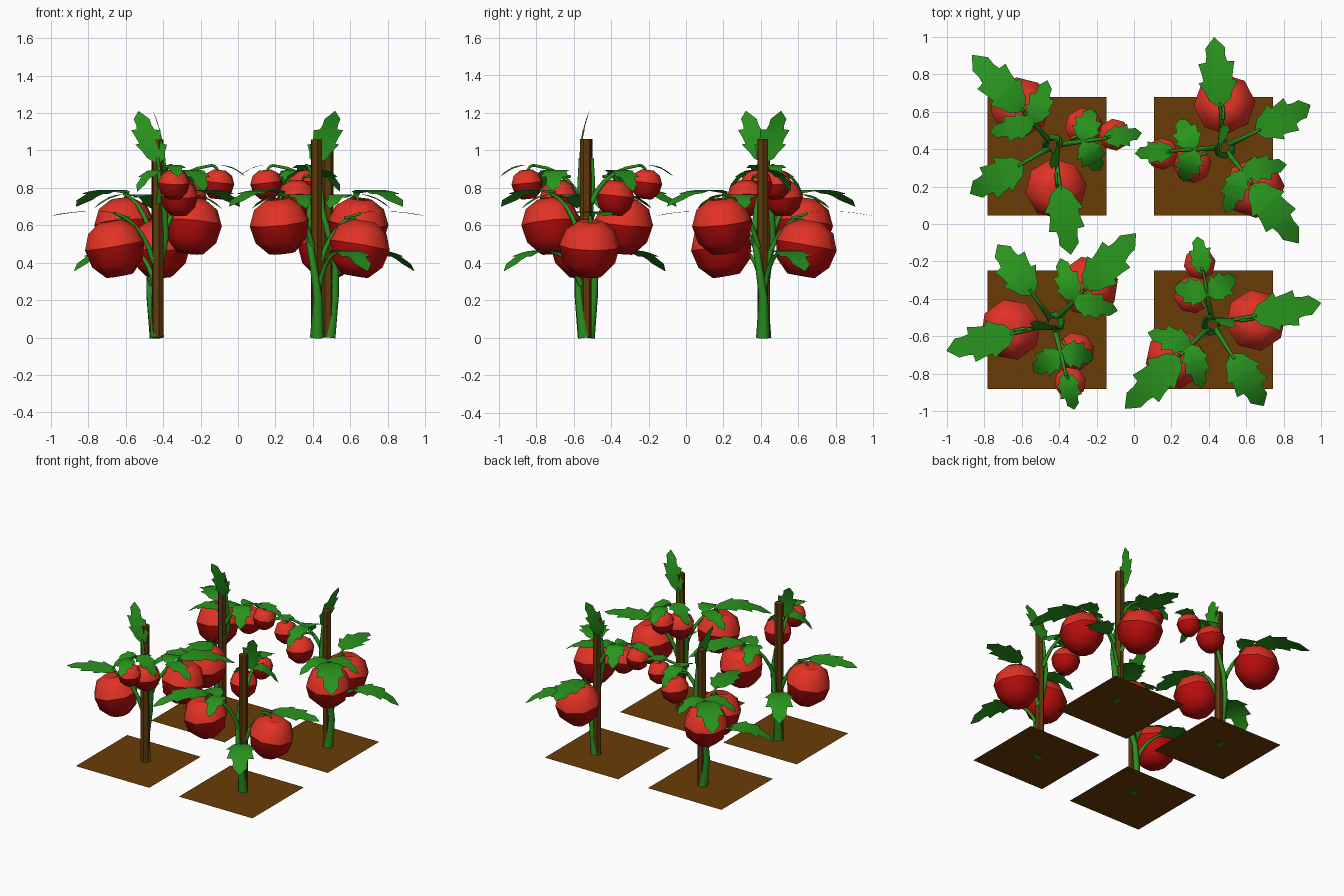
import bpy, bmesh
from math import sin, cos, pi, radians
from mathutils import Matrix, Vector

if "Cube" in bpy.data.objects:
    bpy.data.objects.remove(bpy.data.objects["Cube"])


def material(name, rgb):
    m = bpy.data.materials.new(name)
    m.diffuse_color = (*rgb, 1)
    m.use_nodes = True
    m.node_tree.nodes["Principled BSDF"].inputs["Base Color"].default_value = m.diffuse_color
    return m


SOIL = material("soil brown", (0.145, 0.045, 0.002))
WOOD = material("stake brown", (0.115, 0.042, 0.004))
LEAF = material("leaf green", (0.022, 0.30, 0.012))
STEM = material("stem green", (0.022, 0.27, 0.014))
RED = material("tomato bright red", (0.76, 0.032, 0.018))
DEEP = material("tomato deep red", (0.50, 0.004, 0.004))

parts = []  # (name, data) of one plant, later copied four times


def polar(r, deg, z):
    return Vector((r * cos(radians(deg)), r * sin(radians(deg)), z))


def bezier(p0, p1, p2, t):
    return p0 * (1 - t) ** 2 + p1 * 2 * t * (1 - t) + p2 * t * t


def mesh_part(name, verts, faces, mat):
    me = bpy.data.meshes.new(name)
    me.from_pydata(verts, [], faces)
    bm = bmesh.new()
    bm.from_mesh(me)
    bmesh.ops.recalc_face_normals(bm, faces=bm.faces)
    bm.to_mesh(me)
    bm.free()
    me.materials.append(mat)
    parts.append((name, me))
    return me


def tube(name, pts, radii):
    cu = bpy.data.curves.new(name, 'CURVE')
    cu.dimensions = '3D'
    cu.bevel_depth = 1.0
    cu.bevel_resolution = 1
    cu.use_fill_caps = True
    sp = cu.splines.new('POLY')
    sp.points.add(len(pts) - 1)
    for p, co, r in zip(sp.points, pts, radii):
        p.co = (*co, 1)
        p.radius = r
    cu.materials.append(STEM)
    parts.append((name, cu))


# lobed leaf outline: distance along the midrib, half width
OUTLINE = [(0.0, 0.10), (0.10, 0.55), (0.22, 0.70), (0.36, 1.0), (0.38, 0.74), (0.50, 0.80),
           (0.64, 0.92), (0.65, 0.55), (0.74, 0.48), (0.85, 0.50), (1.0, 0.02)]


def leaf(name, origin, deg, path, width, lean=0.0):
    ctrl = [origin + polar(r, deg, z) for r, z in path]
    side = polar(1, deg + 90, 0)
    verts, faces = [], []
    for t, w in OUTLINE:
        c = bezier(*ctrl, t) + side * lean * t
        verts += [c - side * w * width / 2, c, c + side * w * width / 2]
    for i in range(len(OUTLINE) - 1):
        a = 3 * i
        faces += [(a, a + 1, a + 4, a + 3), (a + 1, a + 2, a + 5, a + 4)]
    me = mesh_part(name, verts, faces, LEAF)
    if sum(p.normal.z for p in me.polygons) < 0:
        me.flip_normals()
    me.shade_smooth()


def stalk(name, deg, path, r0=0.016, r1=0.008):
    ctrl = [polar(r, deg, z) for r, z in path]
    n = 5
    tube(name, [bezier(*ctrl, i / n) for i in range(n + 1)],
         [r0 + (r1 - r0) * i / n for i in range(n + 1)])


# faceted tomato lathe profile with a dimpled top
PROFILE = [(0.45, -0.92), (0.86, -0.50), (1.0, 0.08), (0.80, 0.60), (0.38, 0.88)]


def tomato(name, centre, radius, deg, tilt):
    n = 8
    rot = Matrix.Rotation(radians(tilt), 3, polar(1, deg + 90, 0))
    pts = [Vector((r * cos(2 * pi * k / n), r * sin(2 * pi * k / n), z))
           for r, z in PROFILE for k in range(n)]
    pts += [Vector((0, 0, -0.92)), Vector((0, 0, 0.72))]
    faces = [(i * n + k, i * n + (k + 1) % n, (i + 1) * n + (k + 1) % n, (i + 1) * n + k)
             for i in range(len(PROFILE) - 1) for k in range(n)]
    top = (len(PROFILE) - 1) * n
    for k in range(n):
        faces += [(len(pts) - 2, (k + 1) % n, k), (len(pts) - 1, top + k, top + (k + 1) % n)]
    me = mesh_part(name, [centre + rot @ p * radius for p in pts], faces, RED)
    me.materials.append(DEEP)
    # lower half deep red, with a crease at the widest ring
    bm = bmesh.new()
    bm.from_mesh(me)
    for f in bm.faces:
        f.smooth = True
        local = rot.transposed() @ (f.calc_center_median() - centre) / radius
        f.material_index = 1 if local.z < 0.08 else 0
    for e in bm.edges:
        e.smooth = len({f.material_index for f in e.link_faces}) == 1
    bm.to_mesh(me)
    bm.free()


# wooden stake
n, R = 6, 0.032
ring = [polar(R, 60 * k, z) for z in (0, 1.06) for k in range(n)]
mesh_part("stake", ring, [(k, (k + 1) % n, n + (k + 1) % n, n + k) for k in range(n)]
          + [tuple(range(n)), tuple(range(n, 2 * n))], WOOD)

# main stem winding round the stake
tube("main_stem", [polar(0.008, 190, 0), polar(0.038, 180, 0.22), polar(0.046, 150, 0.38),
                   polar(0.045, 95, 0.54), polar(0.045, 45, 0.68), polar(0.04, 5, 0.82),
                   polar(0.035, -10, 0.96)], [0.038, 0.024, 0.02, 0.018, 0.016, 0.013, 0.008])

O = Vector((0, 0, 0))
# leaf stalks and their end leaves
stalk("long_stalk", 124, [(0.03, 0.48), (0.10, 0.72), (0.27, 0.77)])
leaf("long_leaf", O, 124, [(0.25, 0.77), (0.43, 0.83), (0.65, 0.70)], 0.22)
stalk("low_stalk", 202, [(0.03, 0.28), (0.09, 0.44), (0.22, 0.46)])
leaf("low_leaf", O, 202, [(0.19, 0.455), (0.36, 0.50), (0.515, 0.355)], 0.21)
stalk("flat_stalk", 271, [(0.02, 0.40), (0.09, 0.63), (0.24, 0.665)])
leaf("flat_leaf", O, 271, [(0.22, 0.665), (0.40, 0.69), (0.59, 0.65)], 0.21)
stalk("fruit_stalk", 0, [(0.03, 0.72), (0.10, 0.90), (0.29, 0.92)])
leaf("fruit_leaf", O, 0, [(0.27, 0.915), (0.38, 0.945), (0.475, 0.86)], 0.13)

# drooping side leaflets in pairs
for s, side in ((1, "left"), (-1, "right")):
    leaf("long_leaflet_" + side, polar(0.16, 124, 0), 124 + s * 60,
         [(0, 0.75), (0.11, 0.80), (0.24, 0.69)], 0.15)
    leaf("fruit_leaflet_" + side, polar(0.16, 0, 0), s * 68,
         [(0, 0.89), (0.10, 0.92), (0.18, 0.78)], 0.16)

# upright crown leaf
leaf("crown_leaf", O, -10, [(0.035, 0.93), (0.035, 1.07), (-0.02, 1.21)], 0.17, -0.10)

# tomatoes
tomato("large_tomato_high", polar(0.27, 123, 0.60), 0.162, 124, 8)
tomato("large_tomato_low", polar(0.23, 265, 0.48), 0.165, 271, 10)
tomato("small_tomato_inner", polar(0.19, 24, 0.748), 0.103, 0, 6)
tomato("small_tomato_outer", polar(0.33, 2, 0.82), 0.086, 0, 6)

# tomato hangers
for deg, pts in ((123, [(0.24, 0.77), (0.27, 0.76), (0.27, 0.70)]),
                 (267, [(0.15, 0.64), (0.22, 0.66), (0.23, 0.58)]),
                 (14, [(0.10, 0.86), (0.18, 0.88), (0.19, 0.82)]),
                 (1, [(0.29, 0.92), (0.32, 0.92), (0.33, 0.88)])):
    stalk("tomato_hanger", deg, pts, 0.009, 0.007)

# four plants, turned differently
for x, y, turn in ((-0.43, 0.42, 8), (0.48, 0.41, 184), (-0.43, -0.53, 283.5), (0.42, -0.535, 100)):
    place = Matrix.Translation((x, y, 0)) @ Matrix.Rotation(radians(turn), 4, 'Z')
    for name, data in parts:
        ob = bpy.data.objects.new(name, data)
        ob.matrix_world = place
        bpy.context.collection.objects.link(ob)

# soil patches
soil = bpy.data.meshes.new("soil_patch")
h = 0.317
soil.from_pydata([(-h, -h, 0), (h, -h, 0), (h, h, 0), (-h, h, 0)], [], [(0, 1, 2, 3)])
soil.materials.append(SOIL)
for x in (-0.465, 0.425):
    for y in (0.363, -0.565):
        ob = bpy.data.objects.new("soil_patch", soil)
        ob.location = (x, y, 0.001)
        bpy.context.collection.objects.link(ob)
